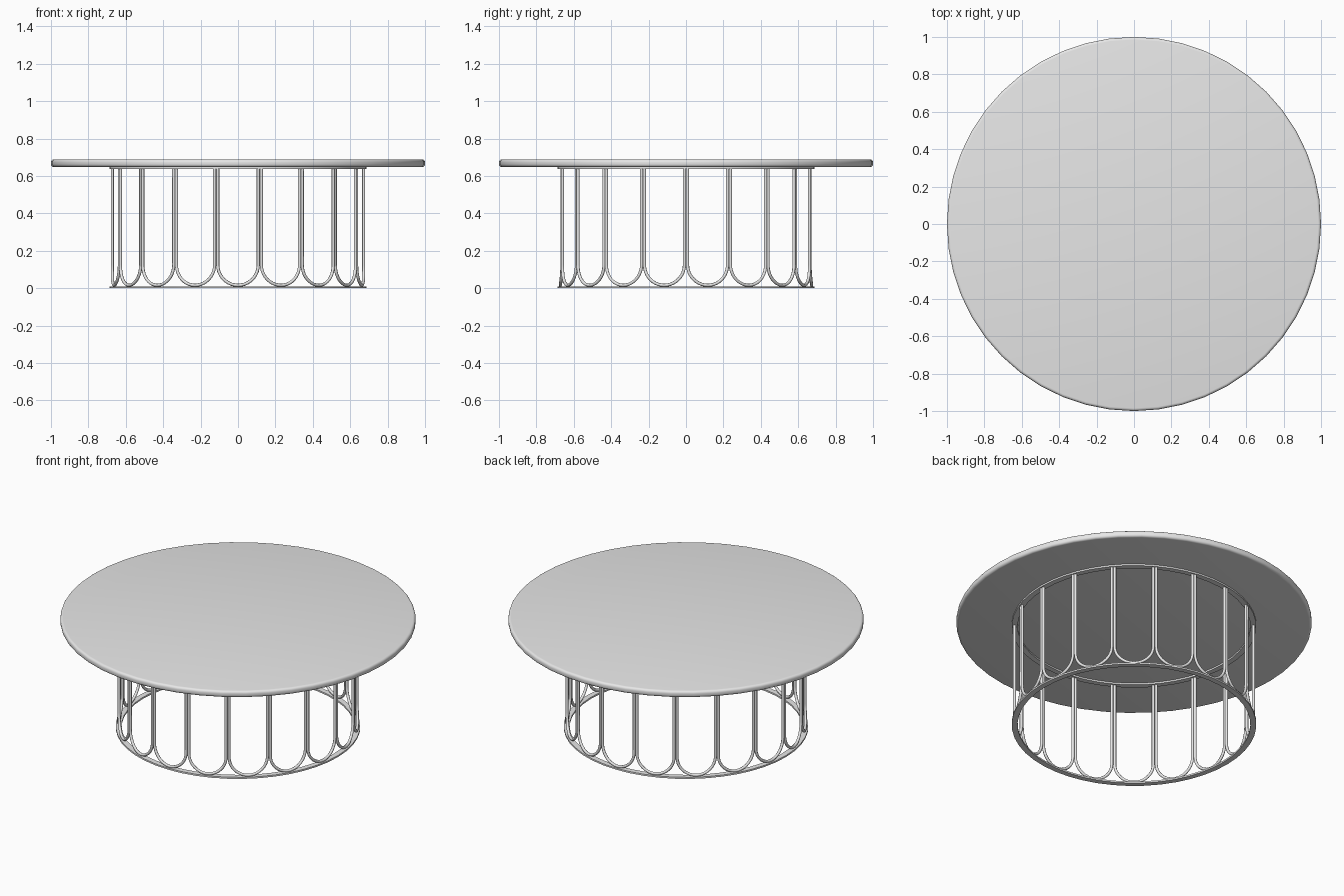
import bpy, bmesh
from math import sin, cos, pi, radians

cube = bpy.data.objects.get("Cube")
if cube:
    bpy.data.objects.remove(cube)

SEGMENTS = 48        # facets around the top and the rings
LOOPS = 18           # U-shaped rods around the base
RADIUS = 0.672       # radius of the circle of rods
ROD = 0.0085         # rod thickness radius
RING = 0.01          # ring thickness
TOP_Z, UNDER_Z = 0.688, 0.648

grey = bpy.data.materials.new("grey")
grey.use_nodes = True
colour = (0.8, 0.8, 0.8, 1)
grey.diffuse_color = colour
grey.node_tree.nodes["Principled BSDF"].inputs["Base Color"].default_value = colour


def add_object(name, mesh):
    obj = bpy.data.objects.new(name, mesh)
    bpy.context.collection.objects.link(obj)
    return obj


def smooth(obj, degrees=35):
    bpy.ops.object.select_all(action="DESELECT")
    obj.select_set(True)
    bpy.context.view_layer.objects.active = obj
    bpy.ops.object.shade_smooth_by_angle(angle=radians(degrees))


def lathe(name, profile, closed):
    """Spin an (r, z) profile about the z axis."""
    bm = bmesh.new()
    verts = [bm.verts.new((r, 0, z)) for r, z in profile]
    edges = [bm.edges.new(pair) for pair in zip(verts, verts[1:])]
    if closed:
        edges.append(bm.edges.new((verts[-1], verts[0])))
    bmesh.ops.spin(bm, geom=verts + edges, cent=(0, 0, 0), axis=(0, 0, 1),
                   angle=2 * pi, steps=SEGMENTS, use_merge=True)
    bmesh.ops.remove_doubles(bm, verts=bm.verts, dist=0.0001)
    if not closed:
        bmesh.ops.holes_fill(bm, edges=bm.edges, sides=0)
    bmesh.ops.recalc_face_normals(bm, faces=bm.faces)
    mesh = bpy.data.meshes.new(name)
    bm.to_mesh(mesh)
    bm.free()
    mesh.materials.append(grey)
    obj = add_object(name, mesh)
    smooth(obj)
    return obj


# Round table top with a softened edge
soft = 0.015
rim = []
for centre_z, start in ((UNDER_Z + soft, -90), (TOP_Z - soft, 0)):
    for i in range(5):
        a = radians(start + 22.5 * i)
        rim.append((1 - soft + soft * cos(a), centre_z + soft * sin(a)))
lathe("table_top", rim, closed=False)

# Flat rings holding the rods above and below
for name, z in (("base_ring", 0), ("upper_ring", UNDER_Z - RING)):
    lathe(name, [(0.655, z), (0.688, z), (0.688, z + RING), (0.655, z + RING)],
          closed=True)

# One U-shaped rod, bent to follow the ring
bend = RADIUS * pi / LOOPS - ROD
spring = RING + ROD + bend - 0.003
rod_top = UNDER_Z - RING
path = [(-bend, rod_top)]
path += [(-bend * cos(pi * i / 20), spring - bend * sin(pi * i / 20)) for i in range(21)]
path.append((bend, rod_top))

curve = bpy.data.curves.new("rod_path", "CURVE")
curve.dimensions = "3D"
curve.bevel_depth = ROD
curve.bevel_resolution = 2
curve.use_fill_caps = True
spline = curve.splines.new("POLY")
spline.points.add(len(path) - 1)
for point, (s, z) in zip(spline.points, path):
    point.co = (RADIUS * cos(s / RADIUS), RADIUS * sin(s / RADIUS), z, 1)
helper = add_object("rod_path", curve)
graph = bpy.context.evaluated_depsgraph_get()
rod_mesh = bpy.data.meshes.new_from_object(helper.evaluated_get(graph))
rod_mesh.name = "u_rod"
rod_mesh.materials.clear()
rod_mesh.materials.append(grey)
bpy.data.objects.remove(helper)

# Repeat the rod around the base
for i in range(LOOPS):
    rod = add_object(f"u_rod_{i + 1:02d}", rod_mesh)
    rod.rotation_euler.z = (i + 0.5) * 2 * pi / LOOPS
    if i == 0:
        smooth(rod, 50)
